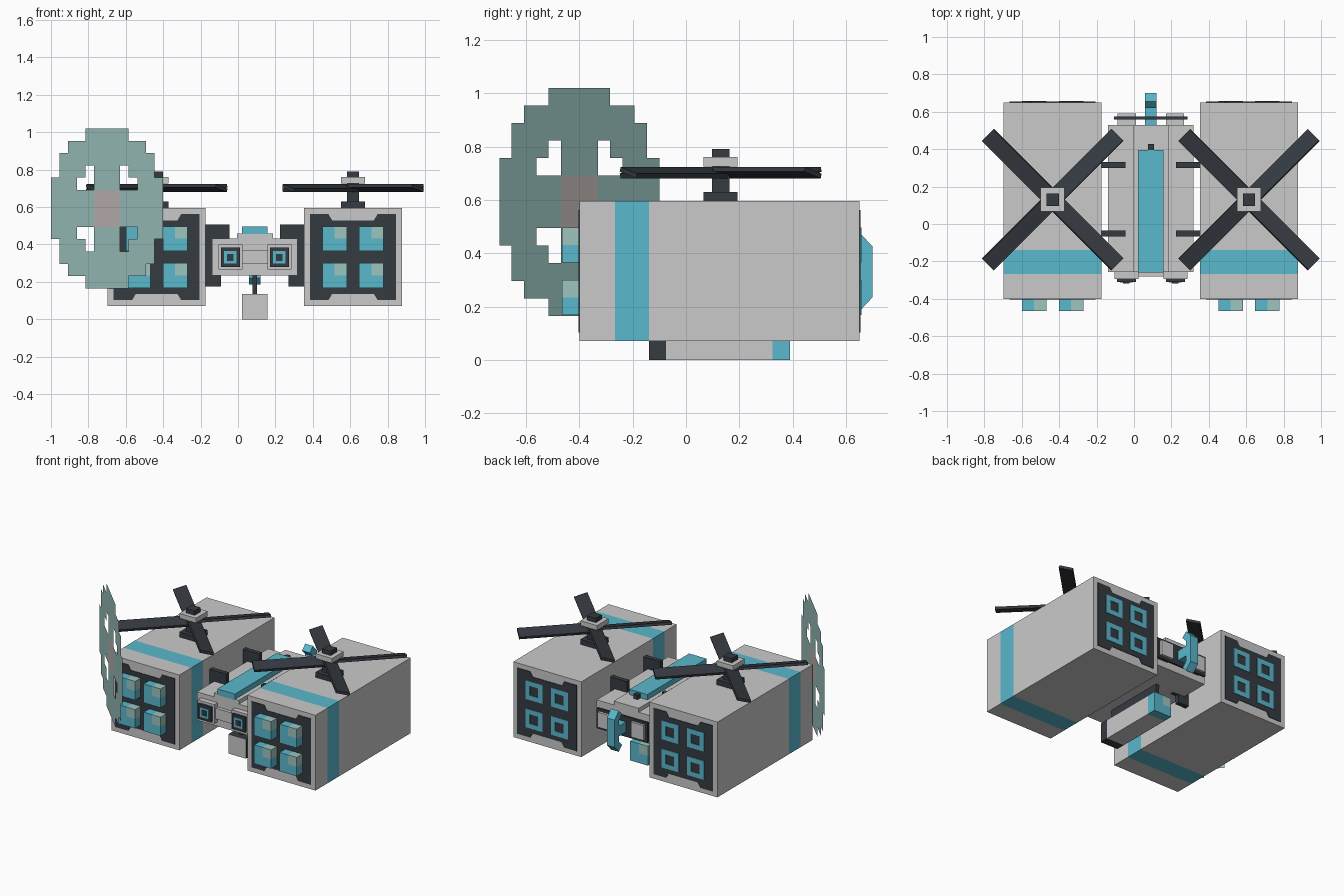
import bpy, bmesh, math
from mathutils import Vector, Matrix

cube = bpy.data.objects.get("Cube")
if cube:
    bpy.data.objects.remove(cube, do_unlink=True)


def material(name, rgb):
    m = bpy.data.materials.new(name)
    m.use_nodes = True
    m.diffuse_color = (*rgb, 1)
    m.node_tree.nodes["Principled BSDF"].inputs["Base Color"].default_value = (*rgb, 1)
    return m


GREY = material("light grey", (0.59, 0.59, 0.59))
BLUE = material("bright blue", (0.10, 0.48, 0.61))
DARK = material("dark slate", (0.036, 0.043, 0.053))
PALE = material("pale teal", (0.34, 0.56, 0.53))
ROSE = material("warm grey", (0.54, 0.48, 0.465))


def finish(bm, name, mats, rule=None):
    me = bpy.data.meshes.new(name)
    if rule:
        for f in bm.faces:
            f.material_index = rule(f.calc_center_median(), f.normal)
    bm.to_mesh(me)
    bm.free()
    for m in mats:
        me.materials.append(m)
    ob = bpy.data.objects.new(name, me)
    bpy.context.collection.objects.link(ob)
    return ob


def box(name, x, y, z, *mats, cuts=(), rule=None):
    """Box from (low, high) ranges; cuts are (axis, position) edge loops."""
    bm = bmesh.new()
    bmesh.ops.create_cube(bm, size=1)
    for v in bm.verts:
        v.co = [r[0] + (c + 0.5) * (r[1] - r[0]) for c, r in zip(v.co, (x, y, z))]
    for axis, pos in cuts:
        p, n = Vector(), Vector()
        p[axis], n[axis] = pos, 1
        bmesh.ops.bisect_plane(bm, geom=bm.verts[:] + bm.edges[:] + bm.faces[:],
                               plane_co=p, plane_no=n)
    bm.normal_update()
    return finish(bm, name, mats, rule)


def prism(name, pts, along, mat):
    """Extrude a closed 3D outline by a vector."""
    bm = bmesh.new()
    face = bm.faces.new([bm.verts.new(p) for p in pts])
    ext = bmesh.ops.extrude_face_region(bm, geom=[face], use_keep_orig=True)
    bmesh.ops.translate(bm, vec=along,
                        verts=[g for g in ext["geom"] if isinstance(g, bmesh.types.BMVert)])
    bmesh.ops.recalc_face_normals(bm, faces=bm.faces)
    return finish(bm, name, [mat])


MID = 0.09                      # symmetry axis of the machine
C = 0.525 / 16                  # panel cell size
Z0 = 0.07                       # underside of the pods
FRONT, BACK = -0.40, 0.65
ROTOR_Y = 0.13

# end panel outline in cells: recessed along the top and bottom middle
PANEL = [(1, 1), (4, 1), (4.6, 2), (11.4, 2), (12, 1), (15, 1),
         (15, 15), (12, 15), (11.4, 14), (4.6, 14), (4, 15), (1, 15)]

for side, cx in (("right", MID - 0.525), ("left", MID + 0.525)):
    x0, x1 = cx - 8 * C, cx + 8 * C

    # pod with a painted band
    box(side + "_pod", (x0, x1), (FRONT, BACK), (Z0, Z0 + 16 * C), GREY, BLUE,
        cuts=((1, -0.267), (1, -0.138)),
        rule=lambda c, n: int(-0.267 < c.y < -0.138))

    # end panels
    for end, y, d in (("front", FRONT, -0.004), ("back", BACK, 0.004)):
        prism(f"{side}_{end}_panel", [(x0 + a * C, y, Z0 + b * C) for a, b in PANEL],
              (0, d, 0), DARK)

    # four front lamps with a pale corner, four back square rings
    for i in (3, 9):
        for k in (3, 9):
            lx, lz = x0 + i * C, Z0 + k * C
            mx, mz = lx + 2 * C, lz + 2 * C
            box(f"{side}_lamp", (lx, lx + 4 * C), (FRONT - 2 * C, FRONT), (lz, lz + 4 * C),
                BLUE, PALE, cuts=((0, mx), (2, mz)),
                rule=lambda c, n: int(c.x > mx + 0.001 and c.z > mz + 0.001))
            yr = (BACK + 0.003, BACK + 0.008)
            for a, b, c, d in ((0, 4, 0, 1), (0, 4, 3, 4), (0, 1, 1, 3), (3, 4, 1, 3)):
                box(f"{side}_back_ring", (lx + a * C, lx + b * C), yr,
                    (lz + c * C, lz + d * C), BLUE)

    # rotor mast, cap and pitched blades
    def mast(name, r, z, mat):
        box(f"{side}_{name}", (cx - r, cx + r), (ROTOR_Y - r, ROTOR_Y + r), z, mat)
    mast("rotor_base", 0.064, (0.595, 0.63), DARK)
    mast("rotor_shaft", 0.033, (0.63, 0.79), DARK)
    mast("rotor_cap", 0.064, (0.726, 0.76), GREY)
    for q in range(4):
        blade = box(f"{side}_blade", (0, 0.49), (-0.045, 0.045), (-0.009, 0.009), DARK)
        blade.data.transform(Matrix.Translation((cx, ROTOR_Y, 0.702))
                             @ Matrix.Rotation(math.pi / 4 + q * math.pi / 2, 4, 'Z')
                             @ Matrix.Rotation(math.radians(-16), 4, 'X'))


def mirrored(name, x, y, z, mat):
    """Same box on both sides of the axis; x is the distance range from it."""
    box("left_" + name, (MID + x[0], MID + x[1]), y, z, mat)
    box("right_" + name, (MID - x[1], MID - x[0]), y, z, mat)


# central body
box("body", (MID - 0.228, MID + 0.228), (-0.257, 0.53), (0.235, 0.433), GREY)
box("body_ridge", (MID - 0.096, MID + 0.096), (-0.257, 0.53), (0.433, 0.46), GREY)
box("top_spine", (MID - 0.068, MID + 0.068), (-0.26, 0.395), (0.455, 0.497), BLUE)
box("spine_stub", (MID - 0.016, MID + 0.016), (0.395, 0.428), (0.455, 0.49), DARK)

# brackets joining the body to the pods
for y in (-0.05, 0.315):
    mirrored("strut_upper", (0.135, 0.265), (y - 0.016, y + 0.016), (0.235, 0.508), DARK)
    mirrored("strut_lower", (0.18, 0.265), (y - 0.016, y + 0.016), (0.176, 0.235), DARK)

# front face with square eyes
mirrored("eye_housing", (0.067, 0.195), (-0.294, -0.257), (0.267, 0.40), GREY)
box("eye_bridge", (MID - 0.067, MID + 0.067), (-0.28, -0.257), (0.295, 0.37), GREY)
mirrored("eye_frame", (0.080, 0.182), (-0.31, -0.294), (0.28, 0.383), DARK)
mirrored("eye_ring", (0.098, 0.164), (-0.314, -0.31), (0.298, 0.365), BLUE)
mirrored("eye_pupil", (0.113, 0.149), (-0.317, -0.314), (0.313, 0.35), DARK)

# rear vents and dark plate
mirrored("rear_vent", (0.08, 0.177), (0.53, 0.592), (0.28, 0.385), GREY)
box("rear_plate", (MID - 0.196, MID + 0.196), (0.56, 0.575), (0.262, 0.403), DARK)

# rear hook: arm and chevron bar
box("hook_arm", (MID - 0.03, MID + 0.03), (0.53, 0.66), (0.295, 0.365), BLUE)
half = [(0.70, 0.095), (0.655, 0.143), (0.62, 0.108), (0.652, 0.075)]
outline = half + [(y, -z) for y, z in reversed(half)]
prism("hook_bar", [(MID - 0.03, y, 0.33 + z) for y, z in outline], (0.06, 0, 0), BLUE)

# hanging launcher: dark front band, blue tip with pale corner
box("launcher", (MID - 0.068, MID + 0.068), (-0.138, 0.325), (0, 0.135), GREY, DARK,
    cuts=((1, -0.075),), rule=lambda c, n: int(c.y < -0.075 and n.y > -0.5))
box("launcher_tip", (MID - 0.068, MID + 0.068), (0.325, 0.39), (0, 0.135), BLUE, PALE,
    cuts=((0, MID), (2, 0.068)),
    rule=lambda c, n: int(c.x < MID - 0.001 and c.z > 0.069))
box("launcher_rail", (MID - 0.012, MID + 0.012), (-0.10, 0.34), (0.135, 0.235), DARK)

# flat round mask hanging diagonally by the right pod, built as a cell grid
N = 13
MARGIN = [4, 2, 1, 1, 0, 0, 0]          # empty cells at each row's end
HOLES = {(3, 4), (4, 3), (4, 4)}        # eye holes (row, column) in one quarter
bm = bmesh.new()
grid = [[bm.verts.new((-1 + 0.6 * i / N, -0.1 - 0.6 * i / N, 1.02 - 0.855 * r / N))
         for i in range(N + 1)] for r in range(N + 1)]
for r in range(N):
    for i in range(N):
        qr, qi = min(r, N - 1 - r), min(i, N - 1 - i)
        if qi < MARGIN[qr] or (qr, qi) in HOLES:
            continue
        f = bm.faces.new((grid[r][i], grid[r + 1][i], grid[r + 1][i + 1], grid[r][i + 1]))
        f.material_index = int(qr >= 5 and qi >= 5)
bmesh.ops.delete(bm, geom=[v for v in bm.verts if not v.link_faces], context='VERTS')
finish(bm, "round_mask", [PALE, ROSE])
